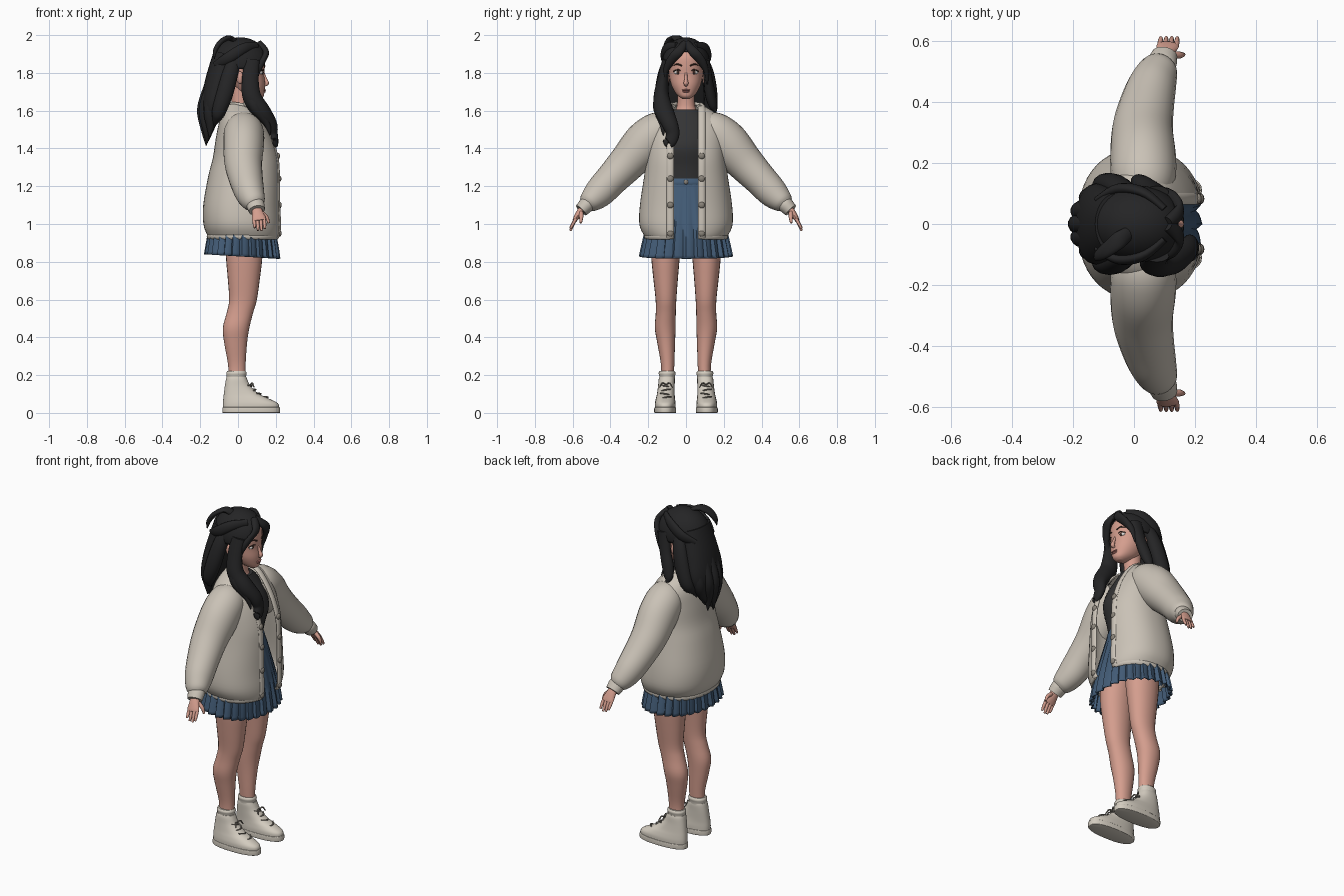
import bpy, bmesh, math
from mathutils import Vector


def material(name, *rgb):
    m = bpy.data.materials.new(name)
    m.diffuse_color = (*rgb, 1)
    return m


SKIN = material("skin", .66, .34, .27)
HAIR = material("black_hair", .018, .018, .019)
SHIRT = material("charcoal_cloth", .034, .034, .035)
KNIT = material("cream_knit", .59, .54, .47)
DENIM = material("blue_cloth", .055, .105, .18)
SHOE = material("off_white", .66, .61, .53)
TRIM = material("grey_trim", .25, .225, .19)
LIPS = material("lips", .45, .17, .15)
WHITE = material("eye_white", .75, .73, .7)
BROWN = material("dark_brown", .05, .025, .018)


def spline(pts, n=5):
    """Smooth interpolation through tuples of any length."""
    out = []
    for i in range(len(pts) - 1):
        p = [pts[max(i - 1, 0)], pts[i], pts[i + 1], pts[min(i + 2, len(pts) - 1)]]
        for k in range(n):
            t = k / n
            out.append(tuple(.5 * (2 * b + (c - a) * t + (2 * a - 5 * b + 4 * c - d) * t * t
                       + (3 * b - a - 3 * c + d) * t ** 3) for a, b, c, d in zip(*p)))
    return out + [tuple(pts[-1])]


def finish(name, bm, mat, thick=0):
    bmesh.ops.recalc_face_normals(bm, faces=bm.faces)
    me = bpy.data.meshes.new(name)
    bm.to_mesh(me)
    bm.free()
    me.materials.append(mat)
    for p in me.polygons:
        p.use_smooth = True
    me.set_sharp_from_angle(angle=math.radians(50))
    ob = bpy.data.objects.new(name, me)
    bpy.context.collection.objects.link(ob)
    if thick:
        mod = ob.modifiers.new("thickness", 'SOLIDIFY')
        mod.thickness, mod.offset = thick, 0
    return ob


def skin_rings(name, rings, mat, closed=True, caps=True, thick=0):
    bm = bmesh.new()
    vs = [[bm.verts.new(p) for p in r] for r in rings]
    n = len(rings[0])
    for a, b in zip(vs, vs[1:]):
        for j in range(n if closed else n - 1):
            k = (j + 1) % n
            bm.faces.new((a[j], a[k], b[k], b[j]))
    if caps:
        bm.faces.new(vs[0])
        bm.faces.new(vs[-1])
    return finish(name, bm, mat, thick)


def oval(z, back, front, ry, t, cy=0, e=2.3):
    """Point on a rounded horizontal section; t = 0 faces forward."""
    c, s = math.cos(t), math.sin(t)
    return Vector(((back + front) / 2 + (front - back) / 2 * math.copysign(abs(c) ** (2 / e), c),
                   cy + ry * math.copysign(abs(s) ** (2 / e), s), z))


def stack(name, rows, mat, n=32, e=2.1, caps=True, thick=0):
    """Stacked horizontal sections: z, back, front, half width, centre y."""
    return skin_rings(name, [[oval(r[0], r[1], r[2], r[3], j * math.tau / n, r[4], e)
                              for j in range(n)] for r in spline(rows, 4)], mat, caps=caps, thick=thick)


def tube(name, pts, mat, ref=(0, 1, 0), n=14, steps=5):
    """Tapered strand: x, y, z, radius along ref, other radius."""
    ps = spline(pts, steps)
    rings = []
    for i, p in enumerate(ps):
        t = (Vector(ps[min(i + 1, len(ps) - 1)][:3]) - Vector(ps[max(i - 1, 0)][:3])).normalized()
        a = Vector(ref)
        a = (a - t * a.dot(t)).normalized()
        b = t.cross(a)
        rings.append([Vector(p[:3]) + a * max(p[3], .001) * math.cos(u) + b * max(p[4], .001) * math.sin(u)
                      for u in (j * math.tau / n for j in range(n))])
    return skin_rings(name, rings, mat)


def ball(name, c, r, mat, n=16):
    bm = bmesh.new()
    bmesh.ops.create_uvsphere(bm, u_segments=n, v_segments=n // 2 + 2, radius=1)
    for v in bm.verts:
        v.co = Vector(c) + Vector([v.co[i] * r[i] for i in range(3)])
    return finish(name, bm, mat)


# Head, neck and shirt
stack("head", [(1.662, .08, .118, .018, 0), (1.675, .045, .135, .038, 0), (1.70, .0, .14, .06, 0),
               (1.74, -.03, .143, .079, 0), (1.79, -.06, .139, .09, 0), (1.84, -.07, .142, .094, 0),
               (1.89, -.07, .137, .09, 0), (1.94, -.04, .1, .06, 0), (1.955, .0, .06, .02, 0)], SKIN)
stack("neck", [(1.53, -.06, .085, .09, 0), (1.59, -.05, .07, .065, 0), (1.63, -.035, .058, .047, 0),
               (1.74, -.035, .065, .045, 0)], SKIN)
stack("shirt", [(1.2, -.07, .125, .125, 0), (1.3, -.075, .14, .14, 0), (1.4, -.08, .165, .15, 0),
                (1.48, -.08, .145, .145, 0), (1.56, -.07, .1, .12, 0), (1.605, -.055, .078, .075, 0)], SHIRT)

# Facial features
tube("nose", [(.135, 0, 1.80, .006, .006), (.146, 0, 1.765, .009, .009), (.153, 0, 1.745, .013, .011),
              (.142, 0, 1.732, .008, .005)], SKIN)
ball("upper_lip", (.139, 0, 1.709, ), (.009, .022, .005), LIPS)
ball("lower_lip", (.137, 0, 1.701), (.009, .018, .006), LIPS)
for s in (1, -1):
    ball("eye_white", (.118, s * .043, 1.803), (.014, .02, .012), WHITE)
    ball("iris", (.127, s * .042, 1.803), (.007, .010, .011), BROWN)
    tube("eyelash", [(.132, s * .022, 1.808, .003, .003), (.134, s * .042, 1.817, .003, .003),
                     (.118, s * .067, 1.808, .003, .003)], BROWN, (0, 0, 1), 6)
    tube("eyebrow", [(.142, s * .02, 1.836, .004, .003), (.134, s * .045, 1.846, .004, .003),
                     (.113, s * .072, 1.838, .001, .002)], BROWN, (0, 0, 1), 6)
    ball("ear", (.01, s * .098, 1.775), (.02, .012, .033), SKIN)

# Hair cap with an open face area
bm = bmesh.new()
bmesh.ops.create_uvsphere(bm, u_segments=48, v_segments=32, radius=1)
for v in bm.verts:
    v.co = Vector((.012 + .148 * v.co.x, .122 * v.co.y, 1.848 + .136 * v.co.z))
gone = [v for v in bm.verts if (v.co.x > .03 and v.co.z < 1.91 - 11 * v.co.y ** 2)
        or (v.co.x > -.03 and v.co.z < 1.81)]
bmesh.ops.delete(bm, geom=gone, context='VERTS')
finish("hair_cap", bm, HAIR, .008)

# Long back hair: a core and fanned locks
tube("back_hair", [(-.06, 0, 1.9, .1, .07), (-.1, 0, 1.75, .125, .075), (-.135, 0, 1.63, .13, .06),
                   (-.15, 0, 1.53, .085, .035), (-.165, -.01, 1.44, .01, .01)], HAIR, n=24)
for i in range(7):
    a = (i - 3) / 3
    q = a * a
    tube("back_lock", [(-.08 + .07 * q, .085 * a, 1.9, .02, .03), (-.11 + .07 * q, .115 * a, 1.8, .032, .042),
                       (-.15 + .08 * q, .13 * a, 1.69, .036, .045), (-.18 + .08 * q, .128 * a, 1.6, .034, .038),
                       (-.172 + .06 * q, .1 * a - .01, 1.5 + .06 * q, .026, .025),
                       (-.168 + .04 * q, .08 * a - .02 * (i % 2), 1.415 + .1 * q, .003, .003)], HAIR)

# Front locks, fringe and combed-back strands
tube("front_lock", [(.075, -.105, 1.87, .02, .04), (.065, -.123, 1.76, .03, .045), (.075, -.13, 1.67, .042, .05),
                    (.125, -.115, 1.595, .05, .048), (.172, -.085, 1.53, .042, .035),
                    (.185, -.07, 1.475, .035, .026), (.195, -.09, 1.43, .03, .018),
                    (.19, -.12, 1.445, .004, .004)], HAIR, n=18)
tube("front_lock_wave", [(.06, -.14, 1.7, .02, .03), (.09, -.15, 1.62, .025, .03), (.15, -.125, 1.54, .02, .02),
                         (.17, -.12, 1.47, .003, .003)], HAIR)
tube("side_lock", [(.075, .105, 1.87, .02, .04), (.055, .118, 1.76, .024, .035), (.03, .13, 1.68, .028, .035),
                   (.015, .145, 1.62, .02, .025), (.02, .16, 1.595, .003, .003)], HAIR)
for s in (1, -1):
    tube("fringe", [(.11, s * .005, 1.955, .02, .02), (.148, s * .04, 1.912, .026, .016),
                    (.132, s * .08, 1.865, .024, .016), (.1, s * .107, 1.81, .014, .02),
                    (.085, s * .112, 1.74, .004, .006)], HAIR)
    tube("combed_strand", [(.1, s * .05, 1.945, .012, .02), (.03, s * .105, 1.93, .016, .028),
                           (-.05, s * .115, 1.88, .018, .03), (-.12, s * .08, 1.84, .01, .02)], HAIR)
tube("tied_loop", [(.0, -.02, 1.955, .02, .015), (-.045, -.05, 1.985, .028, .014), (-.09, -.085, 1.965, .026, .014),
                   (-.12, -.105, 1.92, .018, .012), (-.125, -.115, 1.875, .002, .002)], HAIR)

# Open cardigan body
BODY = spline([(.925, -.145, .212, .2), (.945, -.158, .222, .218), (1.0, -.177, .225, .241),
               (1.1, -.178, .221, .238), (1.25, -.152, .221, .216), (1.35, -.127, .214, .204),
               (1.45, -.112, .184, .2), (1.53, -.096, .142, .19), (1.58, -.078, .108, .155),
               (1.61, -.062, .085, .11), (1.63, -.05, .065, .075)], 4)


def gap(r, w=.07):
    return math.asin(min(.93, w / r[3]) ** 1.15)


rings = []
for r in BODY:
    g = gap(r)
    rings.append([oval(*r, g + (math.tau - 2 * g) * j / 48) for j in range(49)])
skin_rings("cardigan_body", rings, KNIT, closed=False, caps=False, thick=.012)
for s in (1, -1):
    edge = [oval(*r, s * gap(r, .083)) for r in BODY]
    tube("front_band", [(p.x + .002, p.y, p.z, .019, .009) for p in edge], KNIT, n=10, steps=1)
    for z in (.95, 1.1, 1.24, 1.36):
        p = min(edge, key=lambda q: abs(q.z - z))
        ball("button", (p.x + .008, p.y, z), (.01, .017, .017), TRIM)
tube("collar", [(.05, -.068, 1.622, .01, .014), (.01, -.078, 1.632, .01, .014), (-.05, 0, 1.638, .01, .014),
                (.01, .078, 1.632, .01, .014), (.05, .068, 1.622, .01, .014)], KNIT, (0, 0, 1), 10)
ring = [oval(.935, -.156, .214, .214, .36 + (math.tau - .72) * j / 40) for j in range(41)]
tube("hem_band", [(*p, .018, .01) for p in ring], KNIT, (0, 0, 1), 8, 1)

# Sleeves and hands
for s in (1, -1):
    tube("sleeve", [(.02, s * .1, 1.52, .085, .08), (.03, s * .15, 1.49, .105, .105), (.03, s * .22, 1.425, .108, .115),
                    (.028, s * .31, 1.325, .1, .1), (.042, s * .39, 1.24, .09, .088),
                    (.062, s * .46, 1.165, .078, .08), (.083, s * .51, 1.118, .062, .06),
                    (.092, s * .528, 1.1, .044, .042)], KNIT, (1, 0, 0), 24)
    tube("cuff", [(.089, s * .52, 1.108, .045, .04), (.093, s * .53, 1.098, .048, .042),
                  (.1, s * .555, 1.072, .043, .037)], KNIT, (1, 0, 0), 20)
    tube("palm", [(.098, s * .545, 1.085, .026, .02), (.104, s * .565, 1.058, .03, .018),
                  (.11, s * .583, 1.03, .037, .014), (.112, s * .59, 1.017, .033, .011)], SKIN, (1, 0, 0))
    for k, drop in enumerate((.045, .056, .054, .04)):
        x = .138 - .018 * k
        tube("finger", [(x, s * .583, 1.028, .009, .009), (x + .003, s * .6, 1.02 - drop * .5, .009, .008),
                        (x + .004, s * .612, 1.02 - drop, .006, .006)], SKIN, (1, 0, 0), 8)
    tube("thumb", [(.125, s * .555, 1.06, .012, .012), (.152, s * .555, 1.035, .011, .01),
                   (.163, s * .557, 1.005, .006, .006)], SKIN, n=8)

# Pleated skirt and waistband
N = 28 * 4
rings = []
for z, b, f, ry in spline([(1.235, -.075, .13, .128), (1.17, -.095, .145, .155), (1.0, -.14, .185, .2),
                           (.9, -.158, .203, .222), (.828, -.168, .212, .235)], 3):
    amp = .05 * (1.235 - z) / .4
    row = []
    for j in range(N):
        p = oval(z, b, f, ry, j * math.tau / N, 0, 2.2)
        k = 1 + amp * (1, .5, 0, -.9)[j % 4]
        row.append(Vector((.02 + (p.x - .02) * k, p.y * k, z - (p.x - .02) * .06 * amp / .05)))
    rings.append(row)
skin_rings("pleated_skirt", rings, DENIM, caps=False, thick=.006)
stack("waistband", [(1.205, -.085, .14, .14, 0), (1.22, -.085, .142, .14, 0), (1.24, -.08, .136, .133, 0)], DENIM)
ball("waist_button", (.143, 0, 1.222), (.006, .012, .012), TRIM)

# Legs, socks and lace-up shoes
for s in (1, -1):
    stack("leg", [(1.0, -.07, .13, .088, s * .1), (.84, -.065, .13, .077, s * .108), (.72, -.055, .117, .066, s * .108),
                  (.6, -.047, .1, .055, s * .106), (.53, -.06, .08, .053, s * .107), (.45, -.08, .06, .055, s * .11),
                  (.37, -.073, .048, .047, s * .105), (.25, -.052, .04, .035, s * .097),
                  (.16, -.052, .04, .034, s * .1)], SKIN, 24)
    stack("sock", [(.15, -.06, .045, .04, s * .1), (.19, -.06, .043, .041, s * .1),
                   (.21, -.062, .046, .045, s * .1), (.222, -.056, .04, .039, s * .1)], SHOE, 24)
    stack("shoe", [(.025, -.08, .218, .055, s * .11), (.05, -.08, .212, .055, s * .11),
                   (.075, -.078, .165, .051, s * .109), (.1, -.075, .112, .047, s * .107),
                   (.14, -.07, .068, .044, s * .104), (.175, -.064, .05, .043, s * .102),
                   (.19, -.06, .044, .04, s * .101)], SHOE, 32, 2.4)
    stack("shoe_sole", [(0, -.08, .219, .055, s * .11), (.004, -.083, .223, .058, s * .11),
                        (.026, -.083, .223, .058, s * .11), (.03, -.08, .22, .055, s * .11)], SHOE, 32, 2.4)
    for k, (x, z) in enumerate(((.155, .08), (.118, .098), (.09, .12), (.07, .14))):
        tilt = .006 * (-1) ** k
        tube("shoelace", [(x - .018, s * .107 - .028, z - tilt, .004, .004), (x + .004, s * .107, z + .003, .004, .004),
                          (x - .018, s * .107 + .028, z + tilt, .004, .004)], TRIM, (0, 0, 1), 6)
    for d in (1, -1):
        tube("lace_bow", [(.068, s * .106, .15, .004, .004), (.075, s * .106 + d * .02, .158, .005, .004),
                          (.085, s * .106 + d * .034, .135, .003, .003)], TRIM, (1, 0, 0), 6)
